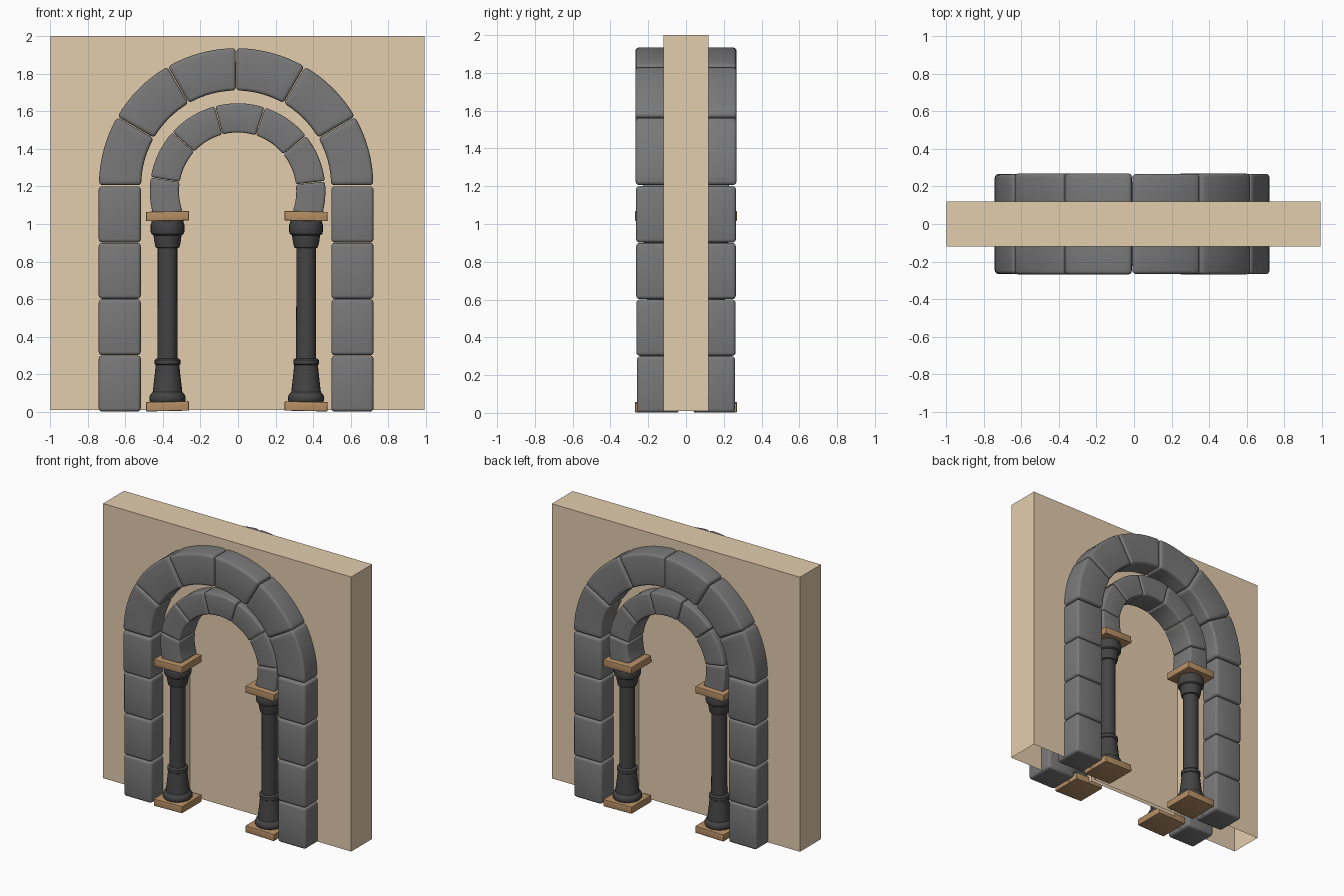
import bpy, bmesh, math, random
from mathutils import Vector, Matrix

if "Cube" in bpy.data.objects:
    bpy.data.objects.remove(bpy.data.objects["Cube"])

random.seed(4)


def material(name, rgb):
    m = bpy.data.materials.new(name)
    m.diffuse_color = (*rgb, 1)
    m.use_nodes = True
    m.node_tree.nodes["Principled BSDF"].inputs["Base Color"].default_value = m.diffuse_color
    return m


PLASTER = material("sand_plaster", (0.77, 0.61, 0.42))
STONE = material("grey_stone", (0.19, 0.19, 0.19))
DARK = material("dark_stone", (0.058, 0.058, 0.058))
WOOD = material("tan_slab", (0.46, 0.27, 0.13))


def finish(bm, name, mat, bevel=0.0, recalc=True):
    if recalc:
        bmesh.ops.recalc_face_normals(bm, faces=bm.faces)
    if bevel:
        sharp = [e for e in bm.edges if e.calc_face_angle(0) > 0.6]
        bmesh.ops.bevel(bm, geom=sharp, offset=bevel, segments=3,
                        profile=0.5, affect='EDGES', clamp_overlap=True)
    me = bpy.data.meshes.new(name)
    bm.to_mesh(me)
    bm.free()
    me.materials.append(mat)
    ob = bpy.data.objects.new(name, me)
    bpy.context.collection.objects.link(ob)
    bpy.ops.object.select_all(action='DESELECT')
    ob.select_set(True)
    bpy.context.view_layer.objects.active = ob
    bpy.ops.object.shade_smooth_by_angle(angle=math.radians(40))
    mod = ob.modifiers.new("back_copy", 'MIRROR')  # same portal on the back
    mod.use_axis = (False, True, False)
    mod.use_mirror_merge = False
    return ob


def block(name, sections, front, back, bevel, mat=STONE):
    """Stone swept through sections of (inner xz, outer xz) points."""
    bm = bmesh.new()
    rings = []
    for (a, b) in sections:
        rings.append([bm.verts.new((a[0], front, a[1])), bm.verts.new((b[0], front, b[1])),
                      bm.verts.new((b[0], back, b[1])), bm.verts.new((a[0], back, a[1]))])
    for r, q in zip(rings, rings[1:]):
        for i in range(4):
            j = (i + 1) % 4
            bm.faces.new((r[i], r[j], q[j], q[i]))
    bm.faces.new(rings[0])
    bm.faces.new(rings[-1][::-1])
    return finish(bm, name, mat, bevel)


def arch(name, cx, cz, r_in, r_out, joints, front, gap, bevel):
    """Ring of wedge stones between the joint angles."""
    for k, (d0, d1) in enumerate(zip(joints, joints[1:])):
        a0, a1 = math.radians(d0) + gap, math.radians(d1) - gap
        secs = []
        for i in range(9):
            t = a0 + (a1 - a0) * i / 8
            c, s = math.cos(t), math.sin(t)
            secs.append(((cx + r_in * c, cz + r_in * s), (cx + r_out * c, cz + r_out * s)))
        block(f"{name}_{k + 1}", secs, front + random.uniform(-0.004, 0.004), -0.04, bevel)


def box(name, center, size, mat, bevel=0.0, tilt=0.0):
    bm = bmesh.new()
    bmesh.ops.create_cube(bm, size=1)
    bmesh.ops.scale(bm, vec=size, verts=bm.verts)
    bmesh.ops.rotate(bm, matrix=Matrix.Rotation(tilt, 3, 'Y'), verts=bm.verts)
    bmesh.ops.translate(bm, vec=Vector(center), verts=bm.verts)
    return finish(bm, name, mat, bevel)


def lathe(name, x, y, profile, sides=24):
    bm = bmesh.new()
    rings = [[bm.verts.new((x + r * math.cos(2 * math.pi * i / sides),
                            y + r * math.sin(2 * math.pi * i / sides), z))
              for i in range(sides)] for r, z in profile]
    for p, q in zip(rings, rings[1:]):
        for i in range(sides):
            j = (i + 1) % sides
            bm.faces.new((p[i], p[j], q[j], q[i]))
    bm.faces.new(rings[0][::-1])
    bm.faces.new(rings[-1])
    return finish(bm, name, DARK)


# Wall half: open underneath, with a blind doorway sunk behind the columns
bm = bmesh.new()
door = [(-0.375, 0.01)]
for i in range(25):
    t = math.pi * (1 - i / 24)
    door.append((-0.004 + 0.371 * math.cos(t), 1.175 + 0.371 * math.sin(t)))
door.append((0.367, 0.01))
edge = [(0.992, 0.01), (0.992, 2.0), (-0.998, 2.0), (-0.998, 0.01)]


def row(points, y):
    return [bm.verts.new((x, y, z)) for x, z in points]


mouth, sunk = row(door, -0.12), row(door, -0.015)
rim, mid = row(edge, -0.12), row(edge, 0.0)
bm.faces.new(mouth + rim)
bm.faces.new(sunk)
for near, far in ((mouth, sunk), (rim, mid)):
    for i in range(len(near) - 1):
        bm.faces.new((near[i + 1], near[i], far[i], far[i + 1]))
bmesh.ops.recalc_face_normals(bm, faces=bm.faces)
bm.faces.ensure_lookup_table()
bm.normal_update()
if bm.faces[0].normal.y > 0:
    bmesh.ops.reverse_faces(bm, faces=bm.faces)
finish(bm, "wall", PLASTER, recalc=False)

# Outer arch and its square pillars
arch("outer_arch_stone", -0.01, 1.205, 0.505, 0.73, range(0, 181, 30), -0.265, 0.003, 0.018)
for side, s in (("left", -1), ("right", 1)):
    for k in range(4):
        z0, z1 = 0.002 + 0.3 * k, 0.3 + 0.3 * k
        xi, xo = -0.01 + s * 0.507, -0.01 + s * 0.731
        block(f"{side}_pillar_stone_{k + 1}", [((xi, z0), (xo, z0)), ((xi, z1), (xo, z1))],
              -0.26 + random.uniform(-0.006, 0.006), -0.04, 0.018)

# Inner horseshoe arch
arch("inner_arch_stone", -0.002, 1.175, 0.312, 0.467, [-20, 6.5, 39, 72, 105, 138, 171, 200],
     -0.225, 0.004, 0.012)

# Columns with plinth and abacus slabs
COLUMN = [(0.088, 0.05), (0.096, 0.062), (0.097, 0.08), (0.088, 0.098), (0.079, 0.105),
          (0.076, 0.13), (0.069, 0.19), (0.063, 0.25), (0.068, 0.254), (0.068, 0.276),
          (0.062, 0.283), (0.053, 0.285), (0.052, 0.6), (0.052, 0.872), (0.063, 0.875),
          (0.069, 0.9), (0.075, 0.94), (0.086, 0.947), (0.09, 0.96), (0.09, 0.995),
          (0.084, 1.01), (0.084, 1.025)]
for side, x, t in (("left", -0.375, -0.02), ("right", 0.362, 0.02)):
    lathe(f"{side}_column", x, -0.155, COLUMN)
    box(f"{side}_plinth", (x, -0.155, 0.03), (0.228, 0.228, 0.05), WOOD, 0.004, tilt=t)
    box(f"{side}_abacus", (x, -0.155, 1.042), (0.228, 0.228, 0.05), WOOD, 0.004, tilt=t)
